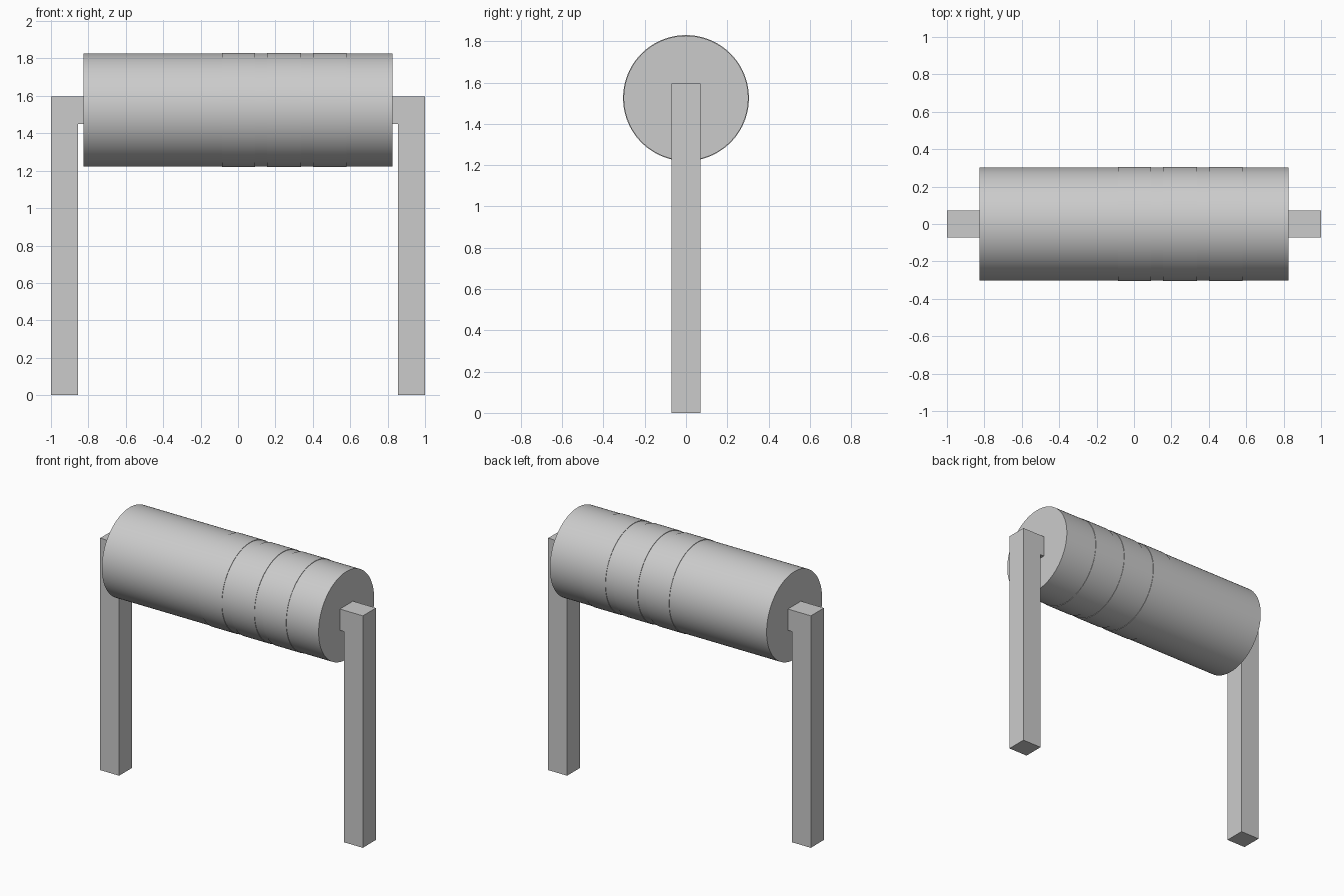
import bpy, bmesh, math

if "Cube" in bpy.data.objects:
    bpy.data.objects.remove(bpy.data.objects["Cube"])

grey = bpy.data.materials.new("light grey")
grey.diffuse_color = (0.6, 0.6, 0.6, 1)
grey.use_nodes = True
grey.node_tree.nodes["Principled BSDF"].inputs["Base Color"].default_value = grey.diffuse_color

AXIS_Z = 1.525


def finish(name, bm):
    bmesh.ops.recalc_face_normals(bm, faces=bm.faces)
    mesh = bpy.data.meshes.new(name)
    bm.to_mesh(mesh)
    bm.free()
    mesh.materials.append(grey)
    obj = bpy.data.objects.new(name, mesh)
    bpy.context.collection.objects.link(obj)
    return obj


# Frame: two square posts joined by a bar through the roller, one outline extruded in y
post, half, top, under = 0.855, 0.071, 1.596, 1.45
outline = [(-1, 0), (-post, 0), (-post, under), (post, under),
           (post, 0), (1, 0), (1, top), (-1, top)]
bm = bmesh.new()
face = bm.faces.new([bm.verts.new((x, -half, z)) for x, z in outline])
ext = bmesh.ops.extrude_face_region(bm, geom=[face])
bmesh.ops.translate(bm, vec=(0, 2 * half, 0),
                    verts=[v for v in ext["geom"] if isinstance(v, bmesh.types.BMVert)])
finish("support_frame", bm)

# Roller: stepped profile (x, radius) turned about the x axis, with three raised bands
R, R_BAND, END = 0.302, 0.305, 0.825
profile = [(-END, 0), (-END, R)]
for a, b in [(-0.085, 0.09), (0.155, 0.338), (0.40, 0.58)]:
    profile += [(a, R), (a, R_BAND), (b, R_BAND), (b, R)]
profile += [(END, R), (END, 0)]

bm = bmesh.new()
verts = [bm.verts.new((x, 0, r)) for x, r in profile]
edges = [bm.edges.new(pair) for pair in zip(verts, verts[1:])]
bmesh.ops.spin(bm, geom=verts + edges, cent=(0, 0, 0), axis=(1, 0, 0),
               angle=math.tau, steps=96, use_merge=True)
bmesh.ops.remove_doubles(bm, verts=bm.verts, dist=1e-5)
roller = finish("roller", bm)
roller.location.z = AXIS_Z
bpy.context.view_layer.objects.active = roller
roller.select_set(True)
bpy.ops.object.shade_smooth_by_angle(angle=math.radians(30))
